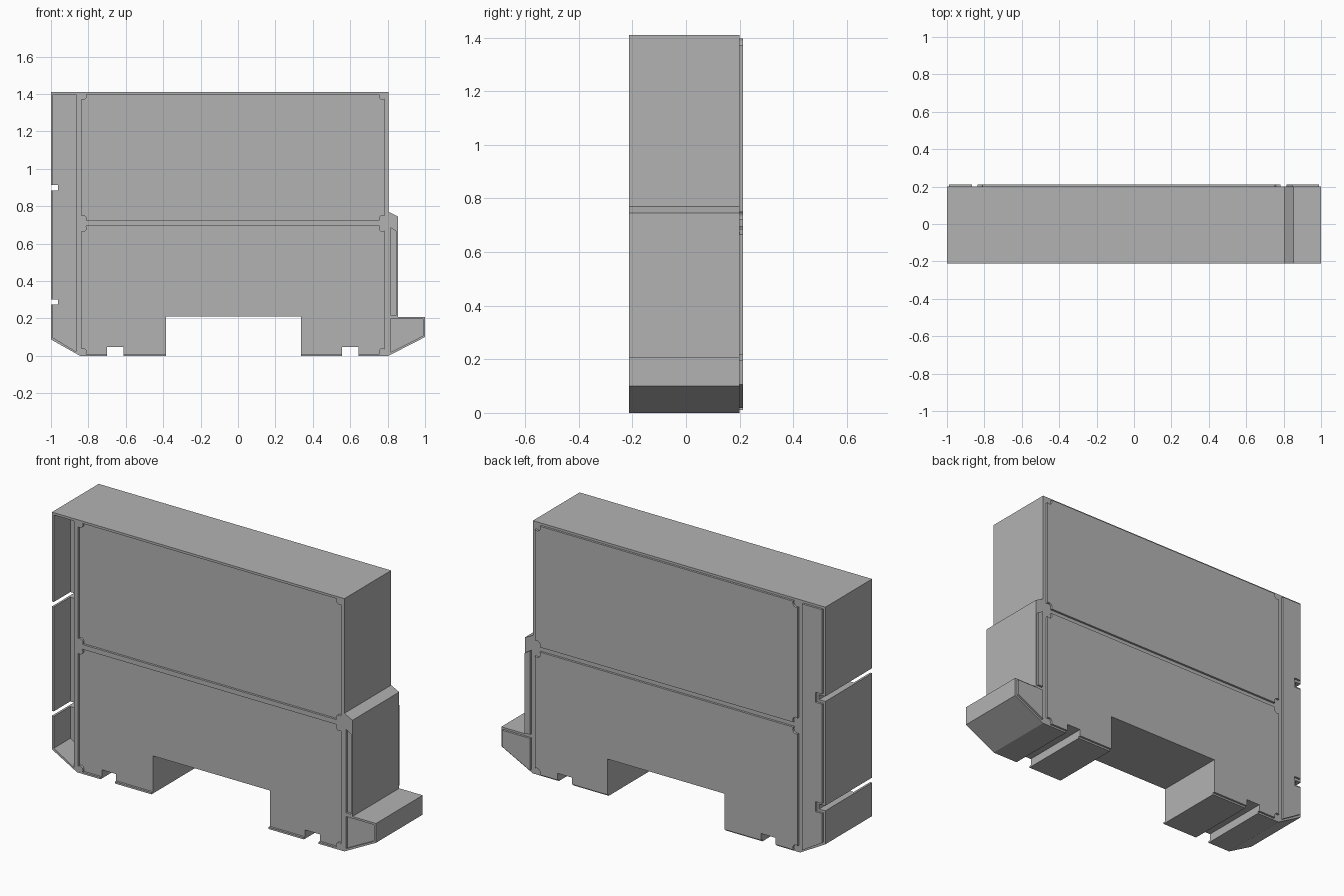
import bpy
import bmesh

cube = bpy.data.objects.get("Cube")
if cube:
    bpy.data.objects.remove(cube, do_unlink=True)

grey = bpy.data.materials.new("housing grey")
grey.use_nodes = True
colour = (0.45, 0.45, 0.45, 1)
grey.diffuse_color = colour
grey.node_tree.nodes["Principled BSDF"].inputs["Base Color"].default_value = colour

FRONT, BACK, STEP = -0.212, 0.2, 0.012
OUT = 0.05


def prism(name, outline, y0, y1):
    """Extrude an x-z outline from y0 to y1."""
    bm = bmesh.new()
    face = bm.faces.new([bm.verts.new((x, y0, z)) for x, z in outline])
    side = bmesh.ops.extrude_face_region(bm, geom=[face])
    verts = [g for g in side["geom"] if isinstance(g, bmesh.types.BMVert)]
    bmesh.ops.translate(bm, verts=verts, vec=(0, y1 - y0, 0))
    bmesh.ops.recalc_face_normals(bm, faces=bm.faces)
    mesh = bpy.data.meshes.new(name)
    bm.to_mesh(mesh)
    bm.free()
    ob = bpy.data.objects.new(name, mesh)
    bpy.context.collection.objects.link(ob)
    mesh.materials.append(grey)
    return ob


def rect(x0, x1, z0, z1):
    return [(x0, z0), (x1, z0), (x1, z1), (x0, z1)]


def rod(name, x, z, radius, y0, y1):
    bpy.ops.mesh.primitive_cylinder_add(
        vertices=24, radius=radius, depth=y1 - y0,
        location=(x, (y0 + y1) / 2, z), rotation=(1.570796, 0, 0))
    ob = bpy.context.object
    ob.name = name
    ob.data.materials.append(grey)
    bpy.ops.object.shade_smooth_by_angle()
    return ob


def cut(target, cutters):
    for c in cutters:
        c.hide_render = True
        c.hide_set(True)
        c.display_type = "WIRE"
        mod = target.modifiers.new("cut " + c.name, "BOOLEAN")
        mod.operation = "DIFFERENCE"
        mod.solver = "EXACT"
        mod.object = c


# Outlines shared by the front recesses and the back plates
upper_panel = rect(-0.838, 0.784, 0.722, 1.397)
lower_panel = rect(-0.838, 0.784, 0.01, 0.695)
end_bay = [(-0.988, 0.096), (-0.865, 0.022), (-0.865, 1.397), (-0.988, 1.397)]
foot_panel = [(0.815, 0.018), (0.988, 0.106), (0.988, 0.197), (0.815, 0.197)]
strip_panel = [(0.815, 0.218), (0.847, 0.218), (0.847, 0.665), (0.815, 0.685)]

# Main body
body = prism("housing_body", [
    (-1, 0.087), (-0.845, 0), (0.805, 0), (1, 0.1), (1, 0.208), (0.855, 0.208),
    (0.855, 0.745), (0.805, 0.77), (0.805, 1.41), (-1, 1.41)], FRONT, BACK)

# Rail opening, foot slots and side slots pass through the whole depth
through = [prism("opening_cutter", rect(*r), FRONT - OUT, BACK + OUT) for r in (
    (-0.385, 0.337, -OUT, 0.21),
    (-0.7, -0.612, -OUT, 0.048),
    (0.555, 0.645, -OUT, 0.048))]
slot_heights = (0.288, 0.898)
side_slots = [prism("side_slot_cutter", rect(-1 - OUT, -0.962, z - 0.014, z + 0.014),
                    FRONT - OUT, BACK + OUT) for z in slot_heights]

# Front recesses: four shallow ones and one deep bay
recesses = [prism("recess_cutter", p, FRONT - OUT, FRONT + STEP)
            for p in (upper_panel, lower_panel, foot_panel, strip_panel)]
recesses.append(prism("bay_cutter", end_bay, FRONT - OUT, FRONT + 0.145))
cut(body, through + side_slots + recesses)

# Raised back plates
names = ("upper", "lower", "end", "foot", "strip")
outlines = (upper_panel, lower_panel, end_bay, foot_panel, strip_panel)
plates = {n: prism(n + "_back_plate", p, BACK - 0.002, BACK + STEP)
          for n, p in zip(names, outlines)}
wide_slots = [prism("plate_slot_cutter", rect(-1 - OUT, -0.948, z - 0.028, z + 0.028),
                    BACK - OUT, BACK + OUT) for z in slot_heights]
cut(plates["end"], wide_slots)
cut(plates["lower"], through)

# Locating pegs on the front and matching corner notches on the back plates
for name, heights in (("upper", (0.733, 1.388)), ("lower", (0.021, 0.682))):
    for x in (-0.828, 0.772):
        for z in heights:
            rod(name + "_front_peg", x, z, 0.019, FRONT, FRONT + STEP + 0.01)
            notch = rod("notch_cutter", x, z, 0.021, BACK - OUT, BACK + OUT)
            cut(plates[name], [notch])
